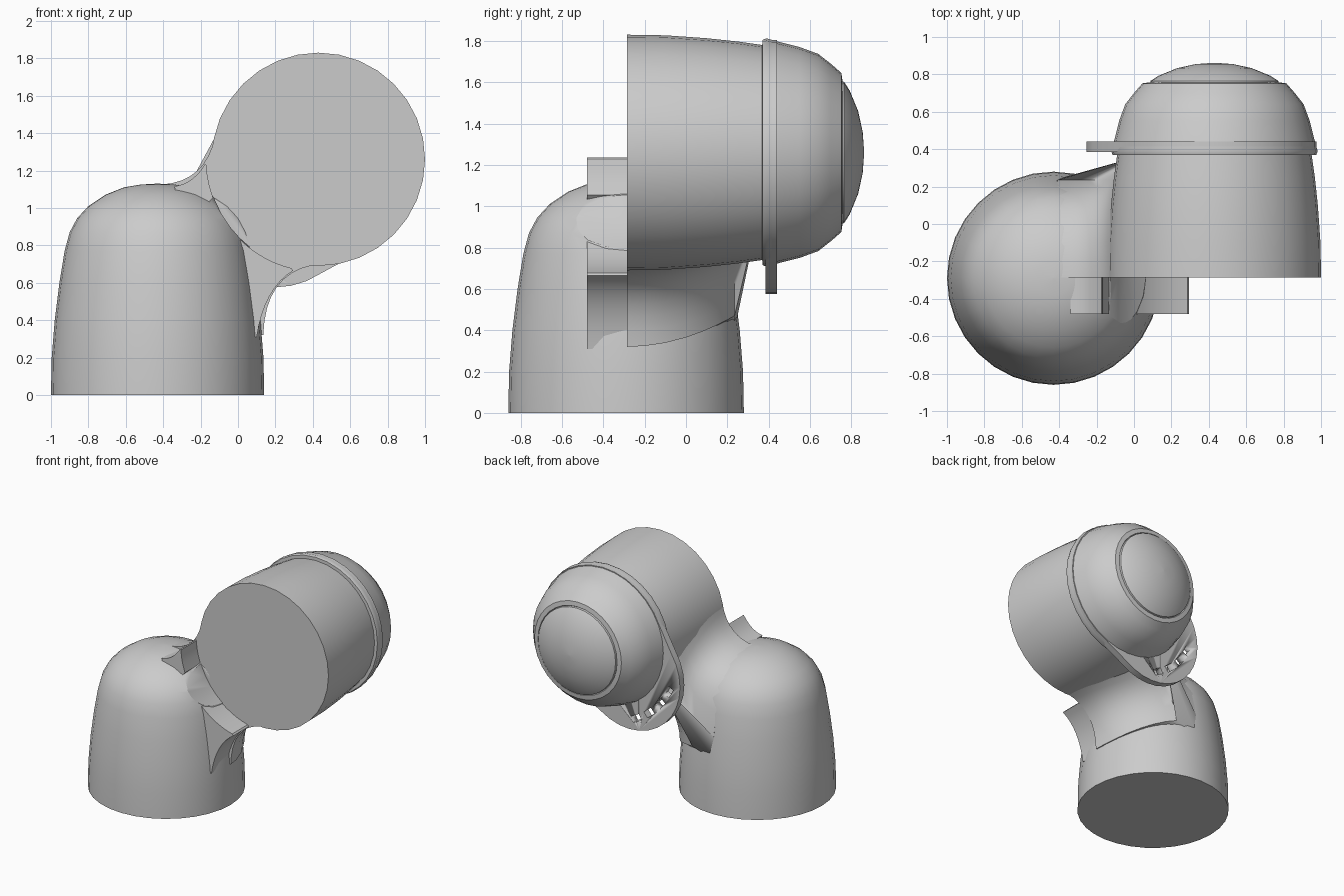
import bpy, bmesh, math
from math import sin, cos, radians, pi, sqrt
from mathutils import Vector, Matrix

cube = bpy.data.objects.get("Cube")
if cube:
    bpy.data.objects.remove(cube, do_unlink=True)

grey = bpy.data.materials.new("matte_grey")
grey.use_nodes = True
grey.diffuse_color = (0.6, 0.6, 0.6, 1)
grey.node_tree.nodes["Principled BSDF"].inputs["Base Color"].default_value = (0.6, 0.6, 0.6, 1)

BX, BY = -0.43, -0.29      # body axis
HX, HZ = 0.43, 1.26        # head axis
FACE = -0.285              # flat front of the head


def finish(name, bm, angle=35):
    bmesh.ops.recalc_face_normals(bm, faces=bm.faces)
    mesh = bpy.data.meshes.new(name)
    bm.to_mesh(mesh)
    bm.free()
    mesh.materials.append(grey)
    ob = bpy.data.objects.new(name, mesh)
    bpy.context.collection.objects.link(ob)
    select(ob)
    bpy.ops.object.shade_smooth_by_angle(angle=radians(angle))
    return ob


def select(ob):
    bpy.ops.object.select_all(action='DESELECT')
    ob.select_set(True)
    bpy.context.view_layer.objects.active = ob


def loft(name, rings, angle=35):
    """Skin a list of equal-length rings and cap both ends."""
    bm = bmesh.new()
    loops = [[bm.verts.new(p) for p in ring] for ring in rings]
    n = len(loops[0])
    for a, b in zip(loops, loops[1:]):
        for i in range(n):
            j = (i + 1) % n
            bm.faces.new((a[i], a[j], b[j], b[i]))
    bm.faces.new(loops[0])
    bm.faces.new(loops[-1])
    bmesh.ops.remove_doubles(bm, verts=bm.verts, dist=0.0005)
    return finish(name, bm, angle)


def circle(r, n=32):
    return [(r * cos(2 * pi * i / n), r * sin(2 * pi * i / n)) for i in range(n)]


def interp(profile, h, key=1, val=0):
    pts = sorted((p[key], p[val]) for p in profile)
    for (a, u), (b, v) in zip(pts, pts[1:]):
        if a <= h <= b:
            return u + (v - u) * (h - a) / max(b - a, 1e-6)
    return pts[0][1] if h < pts[0][0] else pts[-1][1]


def prism(name, outline, y0, y1, angle=35):
    return loft(name, [[(x, y, z) for x, z in outline] for y in (y0, y1)], angle)


def cut(ob, cutter):
    mod = ob.modifiers.new("cut", 'BOOLEAN')
    mod.operation, mod.solver, mod.object = 'DIFFERENCE', 'EXACT', cutter
    select(ob)
    bpy.ops.object.modifier_apply(modifier=mod.name)
    bpy.data.objects.remove(cutter, do_unlink=True)


def bezier(a, c, b, n=8):
    a, c, b = Vector(a), Vector(c), Vector(b)
    ts = [i / n for i in range(n + 1)]
    return [tuple(a * (1 - t) ** 2 + c * 2 * t * (1 - t) + b * t * t) for t in ts]


def on_head(deg, r):
    return (HX + r * cos(radians(deg)), HZ + r * sin(radians(deg)))


# Domed body: (radius, height)
body_profile = [(.57, 0), (.566, .2), (.55, .4), (.525, .6), (.497, .77), (.47, .87), (.43, .945),
                (.37, 1.01), (.28, 1.07), (.18, 1.11), (.09, 1.125), (.002, 1.13)]
body = loft("domed_body", [[(BX + x, BY + y, z) for x, y in circle(r)] for r, z in body_profile])

# Clear the body in front of the flat head face
cut(body, prism("cutter", [(HX + x, HZ + z) for x, z in circle(.595, 48)], -1, FACE))

# Head barrel: (radius, y)
head_profile = [(.57, FACE), (.567, -.1), (.553, .1), (.537, .25), (.52, .37)]
loft("head_barrel", [[(HX + x, y, HZ + z) for x, z in circle(r)] for r, y in head_profile])

# Head hood with collar edge and recessed ring
hood_profile = [(.5, .368), (.545, .37), (.552, .39), (.535, .45), (.51, .55), (.477, .64),
                (.43, .7), (.385, .752), (.35, .757), (.345, .748), (.3, .748)]
loft("head_hood", [[(HX + x, y, HZ + z) for x, z in circle(r)] for r, y in hood_profile])

# Lens cap
cap_profile = [(.345, .74), (.342, .765), (.3, .792), (.2, .833), (.1, .855), (.002, .862)]
loft("lens_cap", [[(HX + x, y, HZ + z) for x, z in circle(r)] for r, y in cap_profile])

# Collar lip reaching toward the body, with a row of slots
bm = bmesh.new()
for y in (.385, .44):
    for r, off in ((.545, 0), (.45, .235)):
        for x, z in circle(r):
            bm.verts.new((HX + x - off, y, HZ + z - off))
res = bmesh.ops.convex_hull(bm, input=bm.verts)
loose = {v for v in res["geom_interior"] + res["geom_unused"] if isinstance(v, bmesh.types.BMVert)}
bmesh.ops.delete(bm, geom=list(loose), context='VERTS')
lip = finish("collar_lip", bm)
for deg in (207, 219, 231, 243):
    bm = bmesh.new()
    bmesh.ops.create_cube(bm, size=1, matrix=Matrix.Diagonal((.05, .3, .08, 1)))
    x, z = on_head(deg, .655)
    place = Matrix.Translation((x, .41, z)) @ Matrix.Rotation(-radians(deg), 4, 'Y')
    bmesh.ops.transform(bm, matrix=place, verts=bm.verts)
    cut(lip, finish("cutter", bm))

# Neck blending body and head, following both surfaces toward the back
rings = []
for y in (FACE, -.2, -.1, 0, .08, .15, .2, .235):
    t = (y - FACE) / .52
    d = y - BY
    half = sqrt(max(.565 ** 2 - d * d, .01))
    top = interp(body_profile, abs(d), 0, 1)
    r = interp(head_profile, y) - .003
    start = (BX + half, .32 + .15 * t * t)
    end = on_head(267 - 27 * t * t, r)
    lower = bezier(start, (start[0] + .01, end[1] - .05), end)
    up_start = (BX + .02, top - .005)
    up_end = on_head(168 + 25 * t * t, r)
    upper = bezier(up_end, (up_end[0] - .05, up_start[1] + .015), up_start)
    outline = lower + [(.3, 1.15)] + upper + [(BX, .4)]
    rings.append([(x, y, z) for x, z in outline])
tip = Vector((.02, .36, 1.0))
rings.append([tuple(tip.lerp(Vector(p), .08)) for p in rings[-1]])
loft("neck", rings, 50)

# Bracket tabs in front of the head face
rim = [on_head(a, .6) for a in range(256, 224, -5)]
prism("lower_tab", bezier((.10, .31), (.14, .57), (.295, .665)) + rim + [(-.05, .8), (-.05, .31)],
      -.48, FACE + .01)
rim = [on_head(a, .6) for a in (183, 188, 193, 200)]
prism("upper_tab", bezier((-.34, 1.115), (-.24, 1.13), (-.175, 1.235)) + rim + [(-.2, .98), (-.33, 1.07)],
      -.48, FACE + .01)
